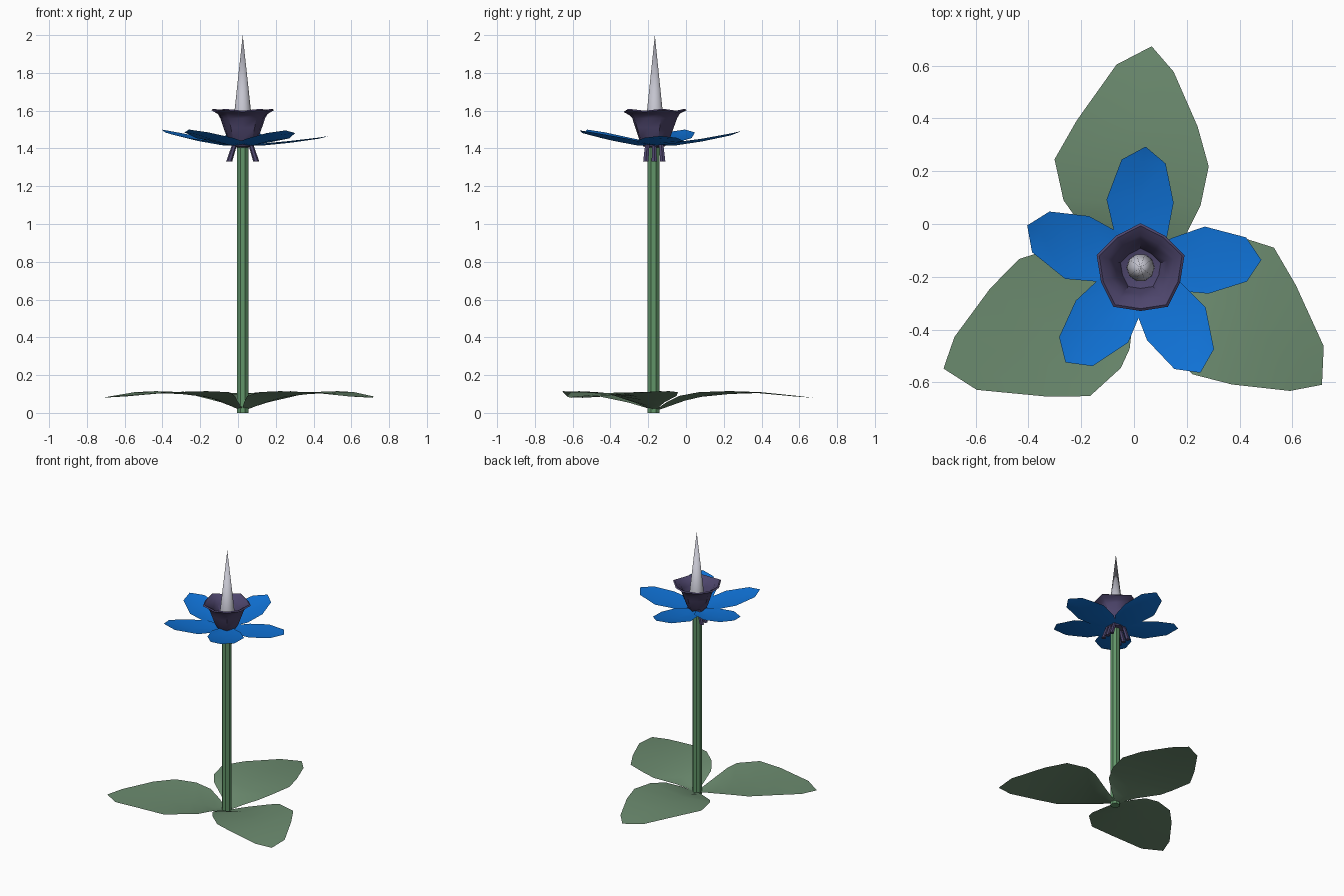
import bpy, bmesh
from math import sin, cos, radians, pi
from mathutils import Vector, Matrix

if "Cube" in bpy.data.objects:
    bpy.data.objects.remove(bpy.data.objects["Cube"])

CX, CY = 0.025, -0.165          # axis of the plant


def material(name, rgb):
    m = bpy.data.materials.new(name)
    m.diffuse_color = (*rgb, 1)
    m.use_nodes = True
    m.node_tree.nodes["Principled BSDF"].inputs["Base Color"].default_value = m.diffuse_color
    return m


LEAF = material("leaf_green", (0.15, 0.26, 0.16))
STEM = material("stem_green", (0.12, 0.30, 0.14))
BLUE = material("petal_blue", (0.005, 0.17, 0.68))
PURPLE = material("cup_purple", (0.075, 0.06, 0.15))
PALE = material("spike_grey", (0.55, 0.55, 0.62))


def finish(bm, name, mat, smooth=40):
    bmesh.ops.recalc_face_normals(bm, faces=bm.faces)
    me = bpy.data.meshes.new(name)
    bm.to_mesh(me)
    bm.free()
    me.materials.append(mat)
    ob = bpy.data.objects.new(name, me)
    bpy.context.collection.objects.link(ob)
    bpy.context.view_layer.objects.active = ob
    ob.select_set(True)
    bpy.ops.object.shade_smooth_by_angle(angle=radians(smooth))
    ob.select_set(False)
    return ob


def lathe(name, mat, profile, sides, start=0.0, pinch=None, smooth=40, y=CY):
    """Revolve (radius, z); pinch scales every second column for a lobed section."""
    bm = bmesh.new()
    rings = []
    for i, (r, z) in enumerate(profile):
        if r == 0:
            rings.append([bm.verts.new((CX, y, z))] * sides)
            continue
        ring = []
        for k in range(sides):
            a = start + 2 * pi * k / sides
            s, dz = pinch(i) if pinch and k % 2 else (1, 0)
            ring.append(bm.verts.new((CX + r * s * cos(a), y + r * s * sin(a), z + dz)))
        rings.append(ring)
    for a, b in zip(rings, rings[1:]):
        for k in range(sides):
            j = (k + 1) % sides
            vs = list(dict.fromkeys((a[k], a[j], b[j], b[k])))
            bm.faces.new(vs)
    return finish(bm, name, mat, smooth)


def blade(name, mat, rows, tip, turn, scale=1.0, lift=1.0, z0=0.0):
    """Thin leaf pointing to +y. Rows: left (x, y), right (x, y), edge z, midrib z."""
    bm = bmesh.new()
    rot = Matrix.Rotation(radians(turn), 3, 'Z')

    def vert(x, y, z):
        p = rot @ Vector((x * scale, y * scale, 0))
        return bm.verts.new((CX + p.x, CY + p.y, z0 + z * lift))

    strips = [(vert(lx, ly, ze), vert((lx + rx) / 2, (ly + ry) / 2, zm), vert(rx, ry, ze))
              for lx, ly, rx, ry, ze, zm in rows]
    for a, b in zip(strips, strips[1:]):
        for k in (0, 1):
            bm.faces.new((a[k], a[k + 1], b[k + 1], b[k]))
    t, last = vert(*tip), strips[-1]
    for k in (0, 1):
        bm.faces.new((last[k], last[k + 1], t))
    return finish(bm, name, mat, 60)


# stem and central spike
lathe("stem", STEM, [(0, 0), (0.034, 0), (0.034, 1.43), (0, 1.43)], 8, pi / 8, y=-0.173)
lathe("spike", PALE, [(0, 1.48), (0.053, 1.5), (0.051, 1.53), (0, 2.0)], 10)

# ground leaves
leaf_rows = [(-0.02, 0.01, 0.02, 0.01, 0.02, 0.012),
             (-0.11, 0.09, 0.09, 0.06, 0.055, 0.035),
             (-0.246, 0.19, 0.174, 0.13, 0.09, 0.065),
             (-0.292, 0.255, 0.227, 0.235, 0.11, 0.085),
             (-0.326, 0.41, 0.258, 0.383, 0.115, 0.10),
             (-0.242, 0.557, 0.216, 0.534, 0.11, 0.105),
             (-0.091, 0.769, 0.125, 0.742, 0.087, 0.09)]
for turn, s in ((0, 1), (120, 1), (240, 0.975)):
    blade("ground_leaf", LEAF, leaf_rows, (0.042, 0.838, 0.08), turn, s)

# petals
petal_rows = [(-0.03, 0.02, 0.03, 0.02, 0.005, 0.0),
              (-0.098, 0.125, 0.098, 0.106, 0.02, 0.002),
              (-0.129, 0.258, 0.125, 0.246, 0.04, 0.025),
              (-0.072, 0.409, 0.095, 0.394, 0.07, 0.06)]
for turn, lift in ((0, 0.9), (72, 1), (144, 1), (212, 0.95), (276, 0.6)):
    blade("petal", BLUE, petal_rows, (0.019, 0.458, 0.085), turn, 1, lift, 1.415)

# five-sided flared cup: outer wall, lip, inner wall
cup = [(0, 1.40), (0.06, 1.41), (0.085, 1.45), (0.107, 1.51), (0.125, 1.56), (0.14, 1.585),
       (0.175, 1.603), (0.165, 1.61), (0.13, 1.59), (0.105, 1.55), (0.08, 1.49), (0, 1.47)]
lathe("cup", PURPLE, cup, 10, pi / 2,
      lambda i: (0.9, -0.01 if 5 <= i <= 8 else 0), 50, y=-0.172)

# small sepals hanging under the flower, three each side of the stem
for side in (-1, 1):
    for y in (-0.045, 0, 0.045):
        bm = bmesh.new()
        a = Vector((CX + side * 0.04, -0.168 + y * 0.8, 1.43))
        b = Vector((CX + side * 0.072, -0.168 + y, 1.33))
        ends = [[bm.verts.new(p + Vector((r * cos(t), r * sin(t), 0)))
                 for t in (k * pi / 3 for k in range(6))]
                for p, r in ((a, 0.013), (b, 0.016))]
        for k in range(6):
            j = (k + 1) % 6
            bm.faces.new((ends[0][k], ends[0][j], ends[1][j], ends[1][k]))
        for e in ends:
            bm.faces.new(e)
        finish(bm, "sepal", PURPLE)
